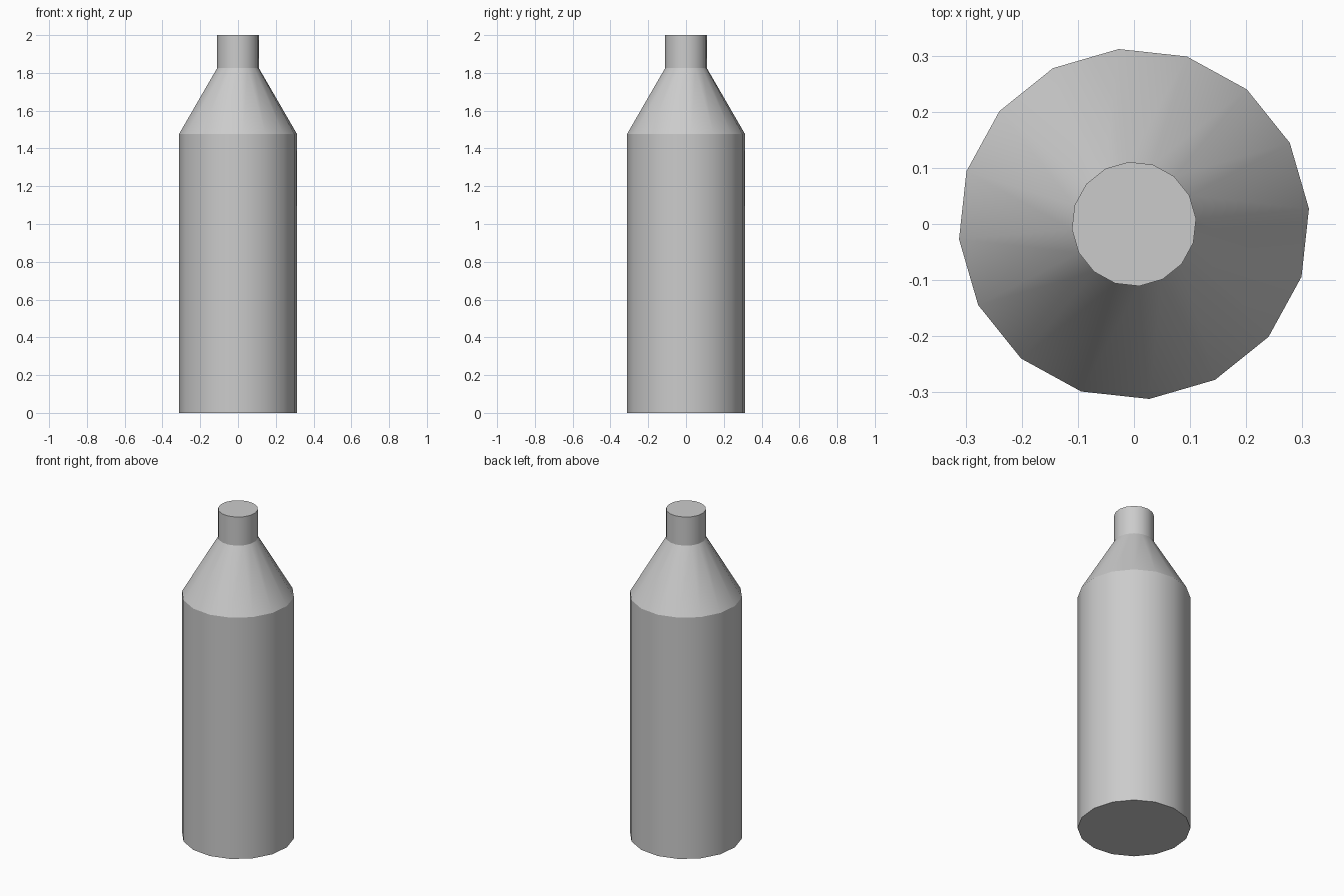
import bpy, bmesh, math

if "Cube" in bpy.data.objects:
    bpy.data.objects.remove(bpy.data.objects["Cube"])

SIDES = 16
TWIST = math.radians(5)
# (radius, height) from base to neck rim
PROFILE = [(0.313, 0.0), (0.313, 1.477), (0.111, 1.825), (0.111, 2.0)]

# Bottle: stacked rings bridged into body, shoulder and neck
bm = bmesh.new()
rings = []
for r, z in PROFILE:
    angles = [TWIST + 2 * math.pi * i / SIDES for i in range(SIDES)]
    rings.append([bm.verts.new((r * math.cos(a), r * math.sin(a), z)) for a in angles])
for low, high in zip(rings, rings[1:]):
    for i in range(SIDES):
        j = (i + 1) % SIDES
        bm.faces.new((low[i], low[j], high[j], high[i]))

# Flat base and flat neck cap
bm.faces.new(rings[0][::-1])
bm.faces.new(rings[-1])

mesh = bpy.data.meshes.new("bottle")
bm.to_mesh(mesh)
bm.free()
bottle = bpy.data.objects.new("bottle", mesh)
bpy.context.collection.objects.link(bottle)

# Smooth around the sides, sharp at the shoulder and rims
bpy.context.view_layer.objects.active = bottle
bottle.select_set(True)
bpy.ops.object.shade_smooth_by_angle(angle=math.radians(26))
